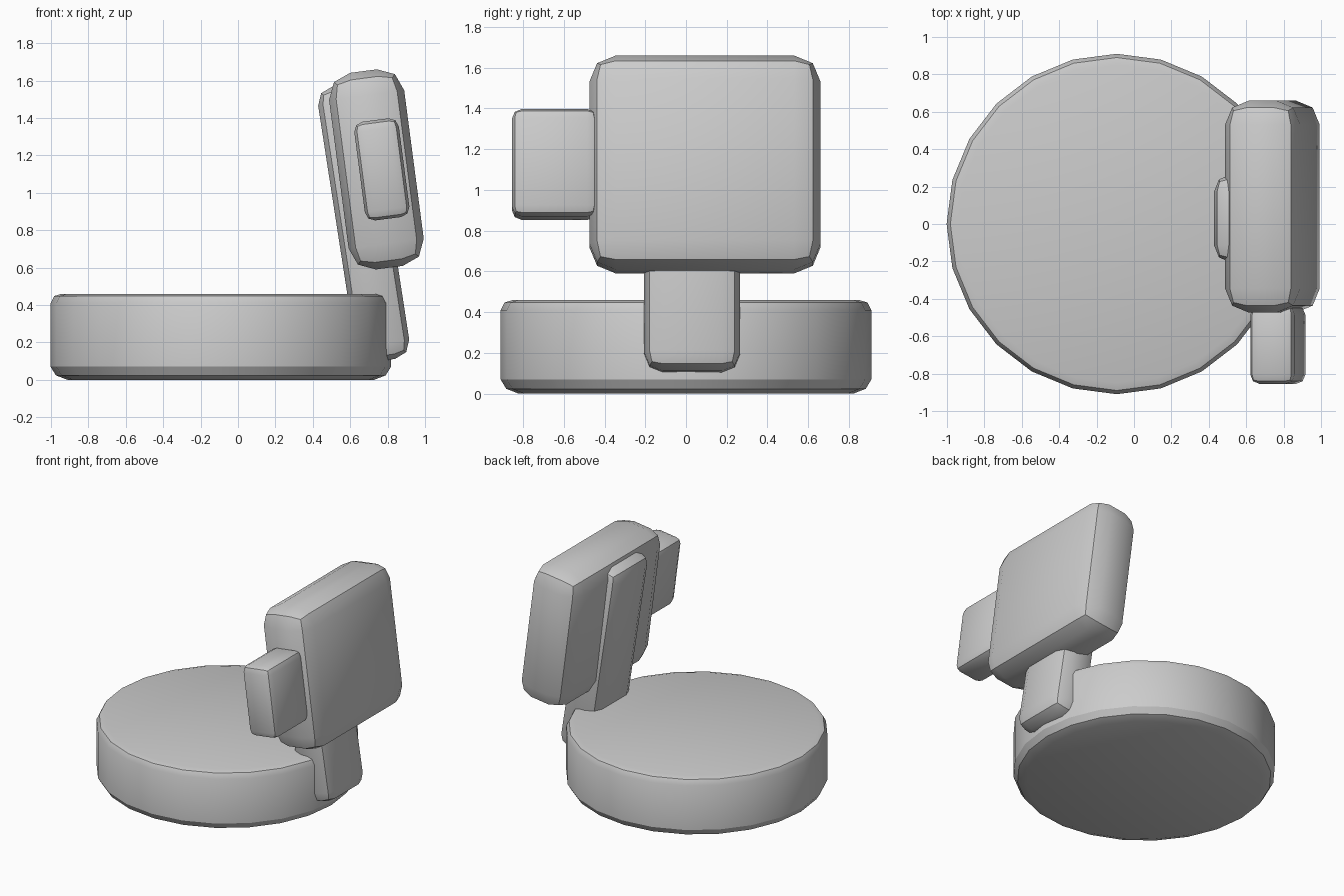
import bpy, bmesh
from math import sin, cos, pi, radians

if "Cube" in bpy.data.objects:
    bpy.data.objects.remove(bpy.data.objects["Cube"])


def finish(bm, name):
    bmesh.ops.recalc_face_normals(bm, faces=bm.faces[:])
    me = bpy.data.meshes.new(name)
    bm.to_mesh(me)
    bm.free()
    ob = bpy.data.objects.new(name, me)
    bpy.context.collection.objects.link(ob)
    bpy.ops.object.select_all(action='DESELECT')
    ob.select_set(True)
    bpy.context.view_layer.objects.active = ob
    bpy.ops.object.shade_smooth_by_angle(angle=radians(30))
    return ob


def rounded_box(name, centre, size, bevel, lean):
    """Box with two-step rounded edges, leaning towards -x."""
    bm = bmesh.new()
    bmesh.ops.create_cube(bm, size=1)
    bmesh.ops.scale(bm, vec=size, verts=bm.verts[:])
    bmesh.ops.bevel(bm, geom=bm.edges[:], offset=bevel, segments=2,
                    profile=0.5, affect='EDGES')
    ob = finish(bm, name)
    ob.location = centre
    ob.rotation_euler = (0, radians(-lean), 0)
    return ob


def lathe(name, profile, sides, x):
    """Closed turned solid from (radius, height) pairs."""
    bm = bmesh.new()
    rings = [[bm.verts.new((x + r * cos(2 * pi * i / sides),
                            r * sin(2 * pi * i / sides), z))
              for i in range(sides)] for r, z in profile]
    for a, b in zip(rings, rings[1:]):
        for i in range(sides):
            j = (i + 1) % sides
            bm.faces.new((a[i], a[j], b[j], b[i]))
    bm.faces.new(rings[0][::-1])
    bm.faces.new(rings[-1])
    return finish(bm, name)


# Round base disc with softened rims
lathe("base_disc", [(0.82, 0), (0.882, 0.024), (0.91, 0.07),
                    (0.91, 0.41), (0.89, 0.448), (0.85, 0.46)], 24, -0.092)

# Upright strap rising from the edge of the disc
rounded_box("support_strap", (0.672, 0.03, 0.84), (0.29, 0.47, 1.49), 0.09, 8.8)

# Thick square block on the strap
rounded_box("main_block", (0.74, 0.093, 1.125), (0.405, 1.135, 1.06), 0.13, 7.5)

# Small block on the front side of the main block
rounded_box("side_block", (0.769, -0.645, 1.125), (0.24, 0.42, 0.532), 0.05, 7.5)
